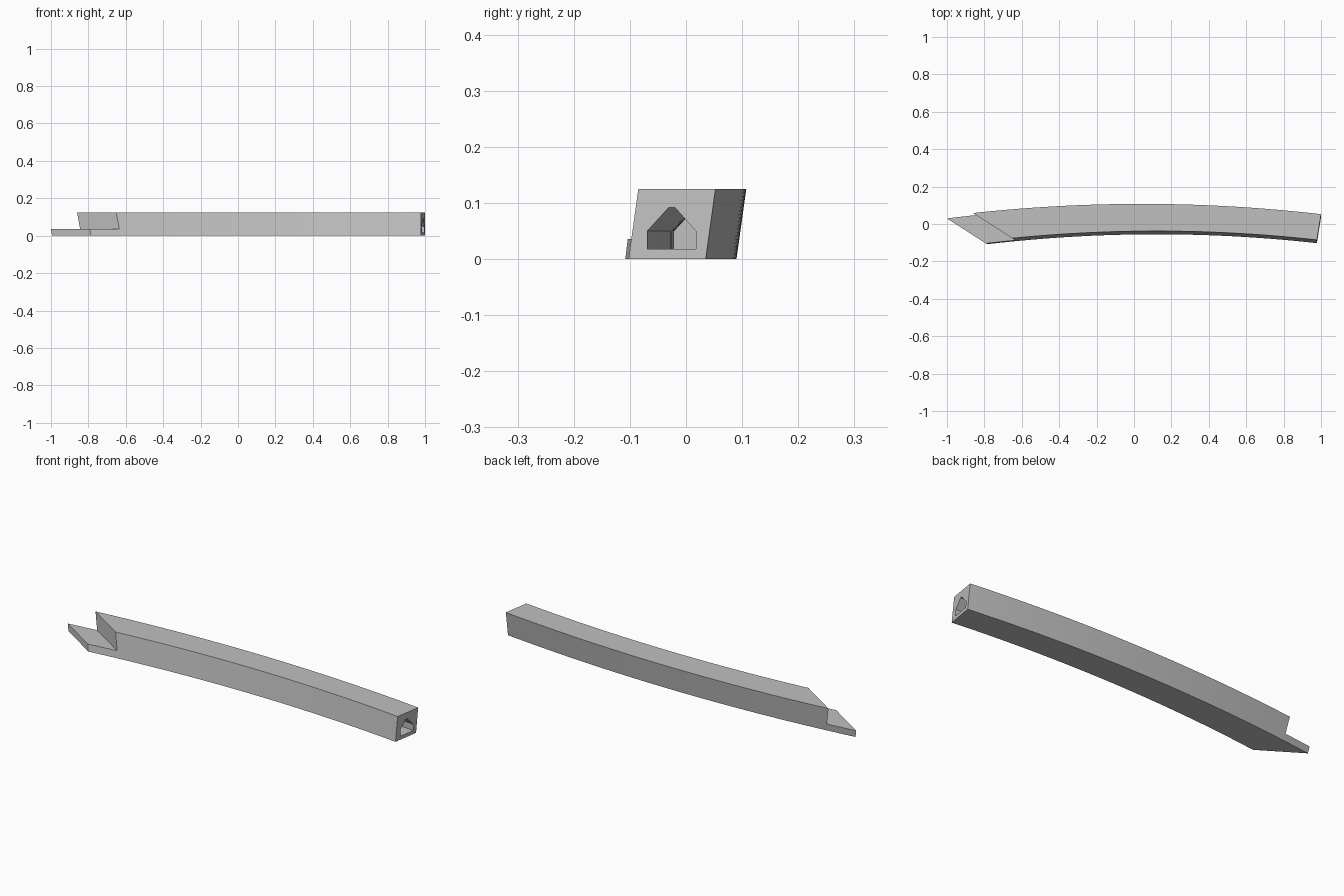
import bpy, bmesh, math
from mathutils import Matrix, Vector

if "Cube" in bpy.data.objects:
    bpy.data.objects.remove(bpy.data.objects["Cube"])

SEG = 40
HEIGHT = 0.125
LEAN = 0.14          # sideways lean of the section per unit of height


def front_y(x):
    return -0.055 - (x - 0.121) ** 2 / 15.48


def back_y(x):
    return 0.09 - (x - 0.043) ** 2 / 16.66


def make_object(name, bm):
    bmesh.ops.recalc_face_normals(bm, faces=bm.faces)
    mesh = bpy.data.meshes.new(name)
    bm.to_mesh(mesh)
    bm.free()
    obj = bpy.data.objects.new(name, mesh)
    bpy.context.collection.objects.link(obj)
    return obj


def loft(name, sections):
    """Skin a row of closed cross-sections and cap both ends."""
    bm = bmesh.new()
    rings = [[bm.verts.new(p) for p in s] for s in sections]
    n = len(rings[0])
    for a, b in zip(rings, rings[1:]):
        for i in range(n):
            j = (i + 1) % n
            bm.faces.new((a[i], a[j], b[j], b[i]))
    bm.faces.new(rings[0])
    bm.faces.new(rings[-1])
    return make_object(name, bm)


def mitre_cutter(name, x, y, z_min):
    """Box whose inner face stands on the slanted end line through (x, y)."""
    bm = bmesh.new()
    bmesh.ops.create_cube(bm, size=1)
    bmesh.ops.scale(bm, vec=(1.6, 0.6, 0.5), verts=bm.verts)
    bmesh.ops.translate(bm, vec=(0, -0.3, 0.25 + z_min), verts=bm.verts)
    bmesh.ops.rotate(bm, matrix=Matrix.Rotation(math.atan2(-0.138, 0.215), 3, 'Z'),
                     verts=bm.verts)
    bmesh.ops.translate(bm, vec=(x, y, 0), verts=bm.verts)
    return make_object(name, bm)


def drill(name, start, end, radius):
    """Cylinder from start to end."""
    a, b = Vector(start), Vector(end)
    d = b - a
    bm = bmesh.new()
    bmesh.ops.create_cone(bm, cap_ends=True, segments=32, radius1=radius,
                          radius2=radius, depth=d.length)
    rot = d.to_track_quat('Z', 'Y').to_matrix().to_4x4()
    bm.transform(Matrix.Translation((a + b) / 2) @ rot)
    return make_object(name, bm)


# Curved leaning beam
sections = []
for i in range(SEG + 1):
    t = i / SEG
    xf = -1.05 + t * (0.978 + 1.05)
    xb = -1.05 + t * (1.0 + 1.05)
    s = LEAN * HEIGHT
    sections.append([(xf, front_y(xf), 0), (xb, back_y(xb), 0),
                     (xb, back_y(xb) + s, HEIGHT), (xf, front_y(xf) + s, HEIGHT)])
beam = loft("curved_beam", sections)

# House-shaped channel entering from the right end
HOUSE = [(0.034, 0.018), (0.122, 0.018), (0.122, 0.05),
         (0.084, 0.092), (0.073, 0.092), (0.034, 0.05)]
channel_sections = []
for i in range(25):
    x = -0.05 + 1.15 * i / 24
    channel_sections.append([(x, front_y(x) + dy, z) for dy, z in HOUSE])

cutters = [
    mitre_cutter("tongue_end_cutter", -0.996, 0.027, -0.1),
    mitre_cutter("shoulder_cutter", -0.86, 0.058, 0.036),
    loft("channel_cutter", channel_sections),
    drill("front_hole_cutter", (0.475, -0.15, 0.065), (0.475, 0.0, 0.065), 0.0135),
    drill("shoulder_hole_cutter", (-0.90, -0.035, 0.075), (-0.59, -0.004, 0.075), 0.013),
]

# Cut the tongue, shoulder, channel and holes
bpy.context.view_layer.objects.active = beam
for cutter in cutters:
    mod = beam.modifiers.new(cutter.name, 'BOOLEAN')
    mod.operation = 'DIFFERENCE'
    mod.solver = 'EXACT'
    mod.object = cutter
    bpy.ops.object.modifier_apply(modifier=mod.name)
    bpy.data.objects.remove(cutter)

# Single grey finish
grey = bpy.data.materials.new("grey")
grey.diffuse_color = (0.53, 0.53, 0.53, 1)
grey.use_nodes = True
grey.node_tree.nodes["Principled BSDF"].inputs["Base Color"].default_value = grey.diffuse_color
beam.data.materials.clear()
beam.data.materials.append(grey)
for p in beam.data.polygons:
    p.material_index = 0
